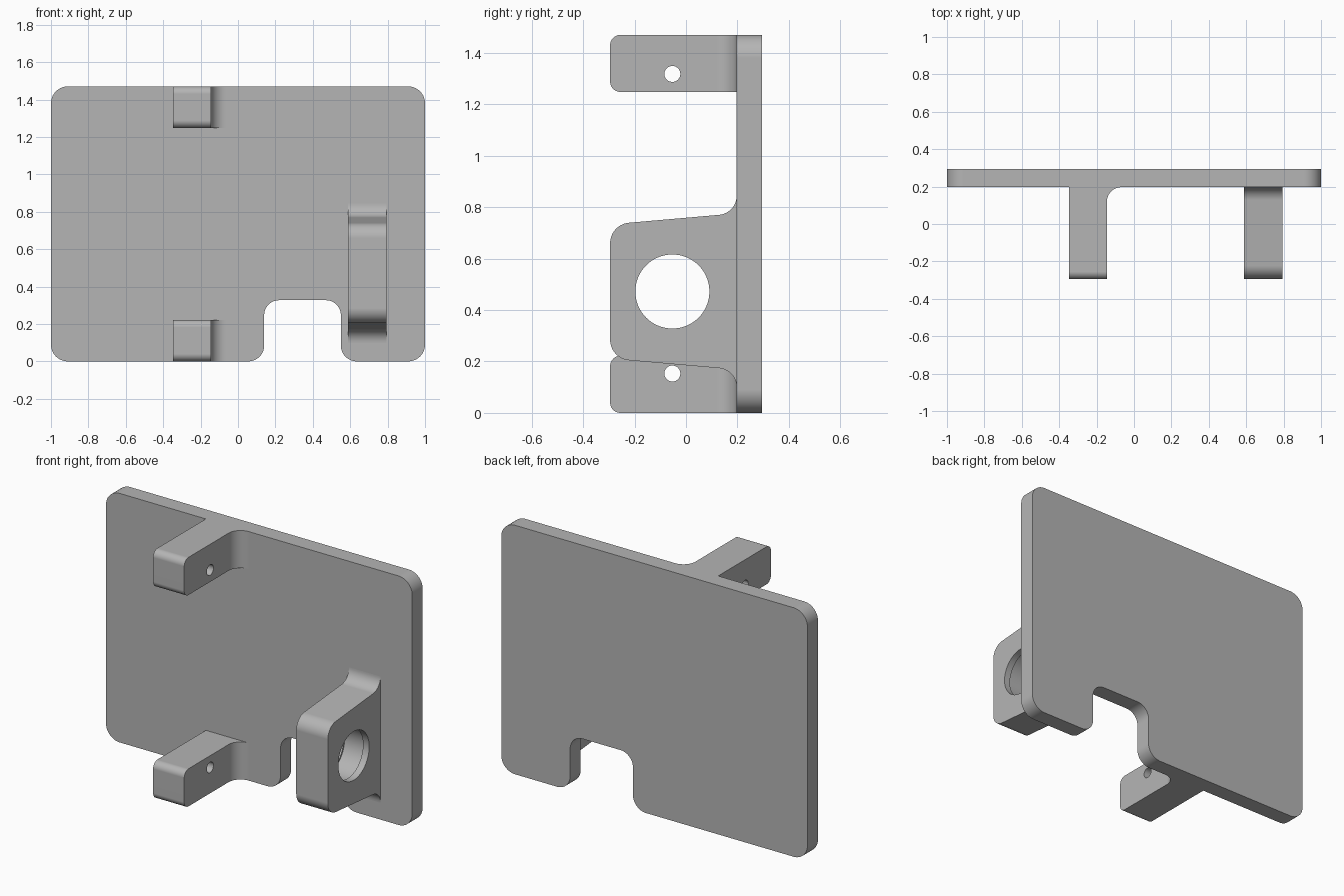
import bpy, bmesh, math
from mathutils import Vector, Matrix

if "Cube" in bpy.data.objects:
    bpy.data.objects.remove(bpy.data.objects["Cube"], do_unlink=True)

grey = bpy.data.materials.new("plain_grey")
grey.use_nodes = True
grey.diffuse_color = (0.46, 0.46, 0.46, 1)
grey.node_tree.nodes["Principled BSDF"].inputs["Base Color"].default_value = grey.diffuse_color

FRONT, FACE, BACK = -0.295, 0.197, 0.295   # y of arm ends, plate front, plate back
HEIGHT = 1.47
STEPS = 14


def rounded(corners):
    """Outline with filleted corners (u, v, radius); radius None only guides a tangent."""
    out = []
    for i, (u, v, r) in enumerate(corners):
        if r is None:
            continue
        p = Vector((u, v, 0))
        if r == 0:
            out.append(p)
            continue
        a = (Vector((*corners[i - 1][:2], 0)) - p).normalized()
        b = (Vector((*corners[(i + 1) % len(corners)][:2], 0)) - p).normalized()
        half = a.angle(b) / 2
        centre = p + (a + b).normalized() * r / math.sin(half)
        reach = r / math.tan(half)
        start = (p + a * reach - centre).normalized()
        end = (p + b * reach - centre).normalized()
        out += [centre + start.slerp(end, k / STEPS) * r for k in range(STEPS + 1)]
    return out


def prism(name, corners, axis, low, high, bevel_front=0):
    """Extrude an outline along x, y or z."""
    place = {"x": lambda p, d: (d, p.x, p.y),
             "y": lambda p, d: (p.x, d, p.y),
             "z": lambda p, d: (p.x, p.y, d)}[axis]
    bm = bmesh.new()
    pts = rounded(corners)
    lo = [bm.verts.new(place(p, low)) for p in pts]
    hi = [bm.verts.new(place(p, high)) for p in pts]
    bm.faces.new(lo)
    bm.faces.new(hi)
    for i in range(len(pts)):
        bm.faces.new((lo[i - 1], lo[i], hi[i], hi[i - 1]))
    if bevel_front:
        edges = [e for e in bm.edges
                 if all(abs(v.co.y - FRONT) < 1e-4 for v in e.verts)
                 and abs(e.verts[0].co.z - e.verts[1].co.z) < 1e-4]
        bmesh.ops.bevel(bm, geom=edges, offset=bevel_front, segments=10,
                        profile=0.5, affect="EDGES")
    bmesh.ops.recalc_face_normals(bm, faces=bm.faces)
    mesh = bpy.data.meshes.new(name)
    bm.to_mesh(mesh)
    bm.free()
    mesh.materials.append(grey)
    obj = bpy.data.objects.new(name, mesh)
    bpy.context.collection.objects.link(obj)
    return obj


def activate(obj):
    bpy.ops.object.select_all(action="DESELECT")
    obj.select_set(True)
    bpy.context.view_layer.objects.active = obj


def drill(obj, y, z, radius, low, high):
    """Cut a round hole along x."""
    bpy.ops.mesh.primitive_cylinder_add(
        vertices=64, radius=radius, depth=high - low,
        location=((low + high) / 2, y, z), rotation=(0, math.pi / 2, 0))
    cutter = bpy.context.object
    cutter.hide_render = True
    cutter.data.materials.append(grey)
    cut = obj.modifiers.new("hole", "BOOLEAN")
    cut.operation = "DIFFERENCE"
    cut.solver = "EXACT"
    cut.object = cutter
    activate(obj)
    bpy.ops.object.modifier_apply(modifier=cut.name)
    bpy.data.objects.remove(cutter, do_unlink=True)


def finish(obj):
    activate(obj)
    bpy.ops.object.shade_smooth_by_angle(angle=math.radians(30))
    obj.modifiers.new("even_shading", "WEIGHTED_NORMAL").keep_sharp = True


# Back plate with a notch in its lower edge
plate = prism("back_plate", [
    (-1, 0, 0.09), (0.14, 0, 0.085), (0.14, 0.327, 0.08),
    (0.55, 0.327, 0.08), (0.55, 0, 0.085), (1, 0, 0.09),
    (1, HEIGHT, 0.09), (-1, HEIGHT, 0.09)], "y", FACE, BACK)

# Two arms, filleted into the plate on one side and drilled for a pin
arms = []
for name, low, high, hole_z in (("upper_arm", 1.248, HEIGHT, 1.318),
                                ("lower_arm", 0, 0.222, 0.153)):
    arm = prism(name, [
        (-0.348, FRONT, 0), (-0.145, FRONT, 0), (-0.145, FACE, 0.078),
        (1, FACE, None), (-0.348, FACE, 0)], "z", low, high, bevel_front=0.04)
    drill(arm, -0.053, hole_z, 0.031, -0.5, 0)
    arms.append(arm)

# Side bracket flaring into the plate
bracket = prism("ring_bracket", [
    (FRONT, 0.733, 0.08), (FRONT, 0.211, 0.08), (FACE, 0.168, 0.075),
    (FACE, 0, None), (FACE, 1, None), (FACE, 0.776, 0.075)], "x", 0.587, 0.793)
# Large hole with a shallow groove between its two lips
drill(bracket, -0.053, 0.472, 0.144, 0.5, 0.9)
drill(bracket, -0.053, 0.472, 0.153, 0.627, 0.753)

for part in (plate, bracket, *arms):
    finish(part)
